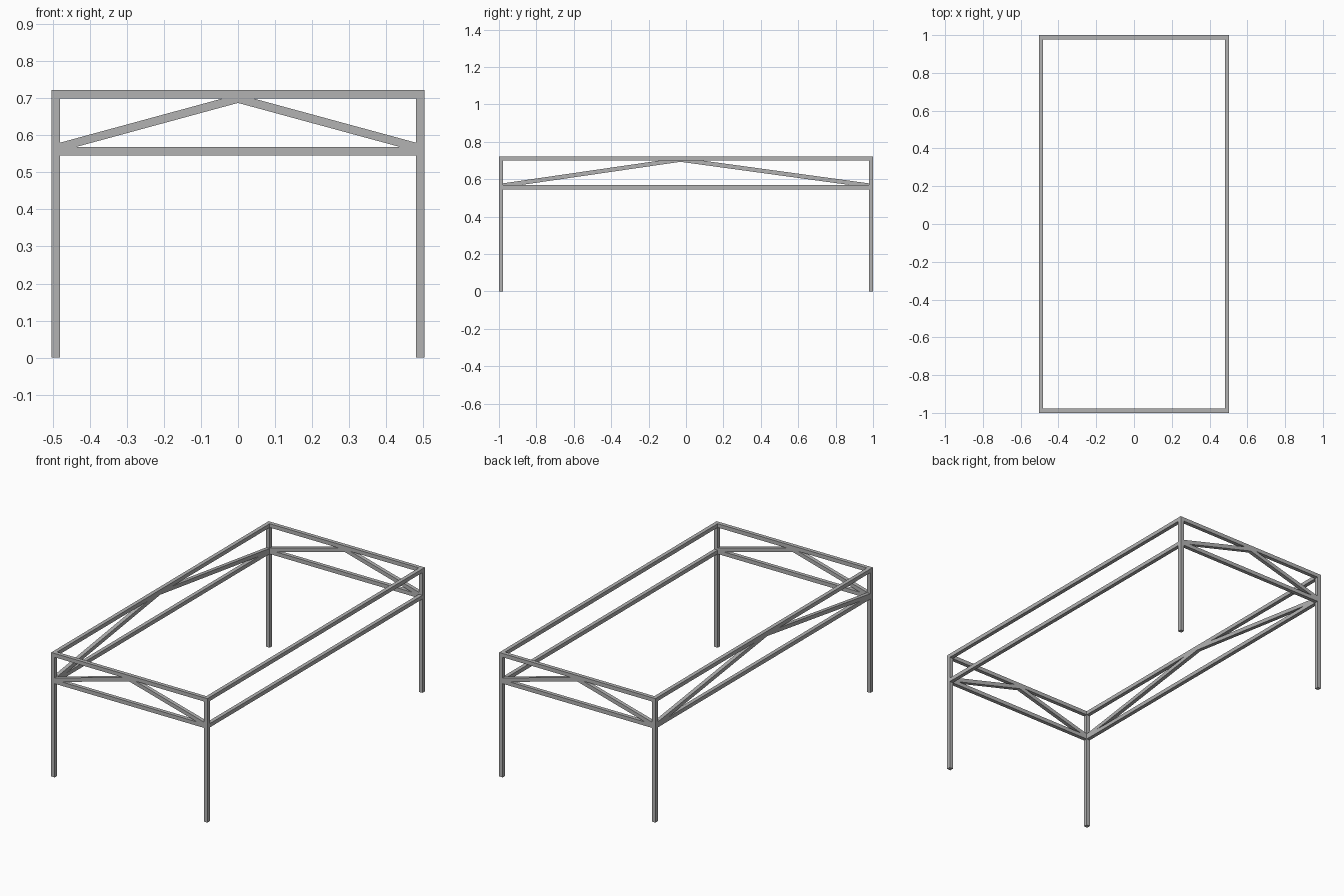
import bpy
import bmesh
from mathutils import Vector

# Overall frame dimensions
T = 0.0225                      # square bar thickness
HX, HY, HEIGHT = 0.503, 1.0, 0.722
CX, CY = HX - T / 2, HY - T / 2  # leg centre lines
TOP_Z = HEIGHT - T / 2
LOW_Z = 0.557

cube = bpy.data.objects.get("Cube")
if cube:
    bpy.data.objects.remove(cube, do_unlink=True)

steel = bpy.data.materials.new("grey steel")
steel.use_nodes = True
colour = (0.45, 0.45, 0.45, 1)
steel.diffuse_color = colour
steel.node_tree.nodes["Principled BSDF"].inputs["Base Color"].default_value = colour


def finish(name, bm):
    bmesh.ops.recalc_face_normals(bm, faces=bm.faces)
    mesh = bpy.data.meshes.new(name)
    bm.to_mesh(mesh)
    bm.free()
    mesh.materials.append(steel)
    obj = bpy.data.objects.new(name, mesh)
    bpy.context.collection.objects.link(obj)


def bar(name, centre, size):
    bm = bmesh.new()
    bmesh.ops.create_cube(bm, size=1)
    bmesh.ops.scale(bm, vec=size, verts=bm.verts)
    bmesh.ops.translate(bm, vec=centre, verts=bm.verts)
    finish(name, bm)


def brace(name, origin, along, across, half, peak, slope):
    """Mitred inverted V of two sloping bars, peaking at `peak` along the side."""
    h = T / 2 * (1 + slope ** 2) ** 0.5
    path = [(-half, LOW_Z + 0.008), (peak, LOW_Z + 0.008 + half * slope), (half, LOW_Z + 0.008)]
    outline = [(u, z - h) for u, z in path] + [(u, z + h) for u, z in reversed(path)]
    bm = bmesh.new()
    start = Vector(origin) - Vector(across) * T / 2
    face = bm.faces.new([bm.verts.new(start + Vector(along) * u + Vector((0, 0, z)))
                         for u, z in outline])
    grown = bmesh.ops.extrude_face_region(bm, geom=[face])["geom"]
    bmesh.ops.translate(bm, vec=Vector(across) * T,
                        verts=[v for v in grown if isinstance(v, bmesh.types.BMVert)])
    finish(name, bm)


# Legs
for sx, side in ((-1, "right"), (1, "left")):
    for sy, end in ((-1, "front"), (1, "back")):
        bar(f"{end}_{side}_leg", (sx * CX, sy * CY, HEIGHT / 2), (T, T, HEIGHT))

# Upper and lower rails between the legs
for level, z in (("top", TOP_Z), ("lower", LOW_Z)):
    for s, end, side in ((-1, "front", "right"), (1, "back", "left")):
        bar(f"{end}_{level}_rail", (0, s * CY, z), (2 * (HX - T), T, T))
        bar(f"{side}_{level}_rail", (s * CX, 0, z), (T, 2 * (HY - T), T))

# Sloping braces on both ends and on the right long side
for s, end in ((-1, "front"), (1, "back")):
    brace(f"{end}_brace", (0, s * CY, 0), (1, 0, 0), (0, 1, 0), CX, 0, 0.272)
brace("right_brace", (-CX, 0, 0), (0, 1, 0), (1, 0, 0), CY, -0.03, 0.141)
